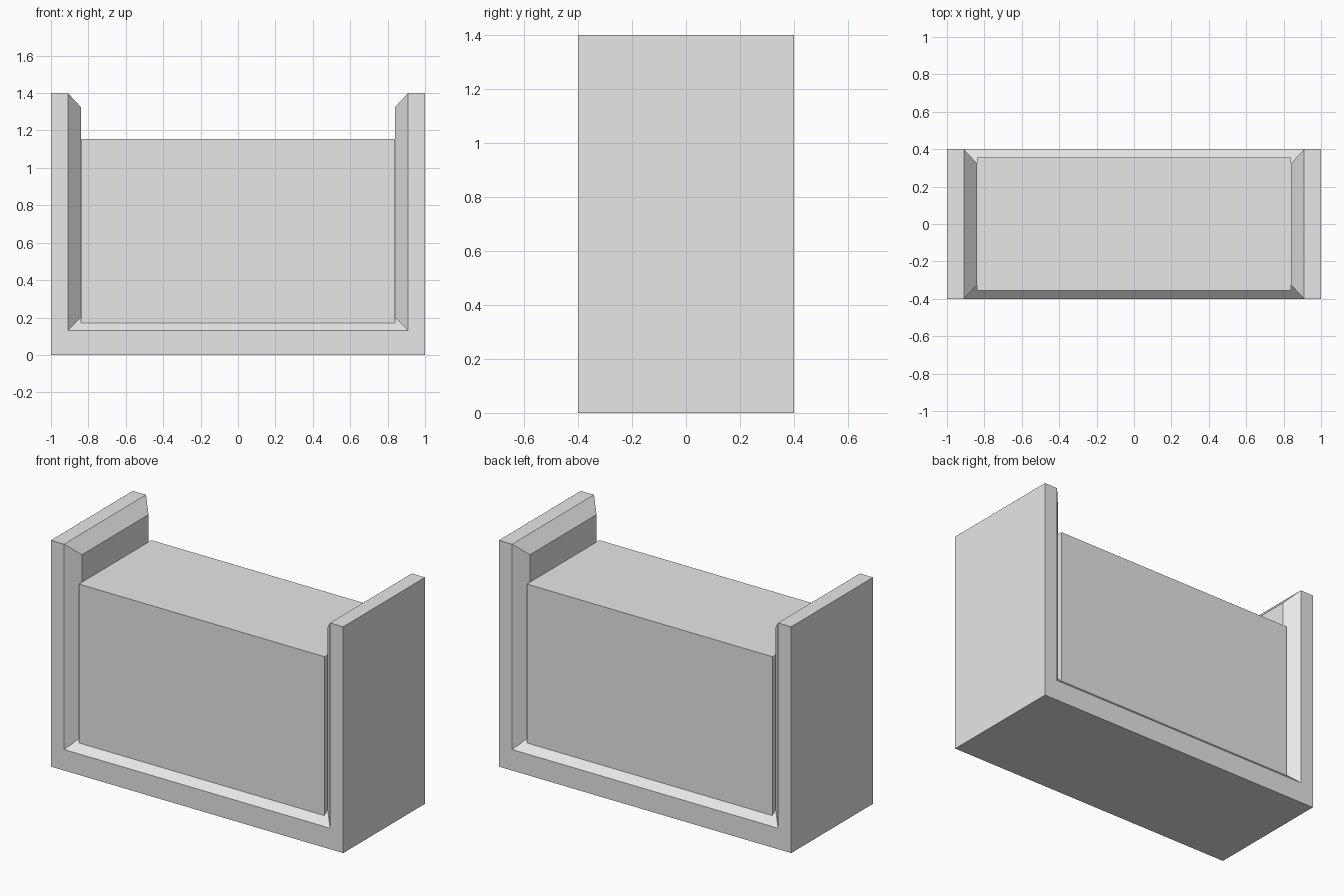
import bpy
import bmesh

cube = bpy.data.objects.get("Cube")
if cube:
    bpy.data.objects.remove(cube, do_unlink=True)

grey = bpy.data.materials.new("light_grey")
grey.use_nodes = True
colour = (0.8, 0.8, 0.8, 1)
grey.diffuse_color = colour
grey.node_tree.nodes["Principled BSDF"].inputs["Base Color"].default_value = colour


def add_object(name, bm):
    bmesh.ops.recalc_face_normals(bm, faces=bm.faces[:])
    mesh = bpy.data.meshes.new(name)
    bm.to_mesh(mesh)
    bm.free()
    mesh.materials.append(grey)
    obj = bpy.data.objects.new(name, mesh)
    bpy.context.collection.objects.link(obj)
    return obj


def u_path(x, top, bottom):
    """Four corners of a U seen from the front."""
    return [(x, top), (x, bottom), (-x, bottom), (-x, top)]


# U-shaped cradle: outer shell, flush rim and raised chamfered lining
DEPTH, PAD_DEPTH = 0.4, 0.325
outer = u_path(1, 1.4, 0)
rim = u_path(0.91, 1.4, 0.13)
lining = u_path(0.84, 1.325, 0.2)
sections = [(outer, -DEPTH), (rim, -DEPTH), (lining, -PAD_DEPTH),
            (lining, PAD_DEPTH), (rim, DEPTH), (outer, DEPTH)]

bm = bmesh.new()
rows = [[bm.verts.new((x, y, z)) for x, z in path] for path, y in sections]
for i, row in enumerate(rows):
    following = rows[(i + 1) % len(rows)]
    for j in range(len(row) - 1):
        bm.faces.new((row[j], row[j + 1], following[j + 1], following[j]))

# Wall tops: a flat strip and a chamfer down to the lining
for end in (0, -1):
    o1, r1, l1, l2, r2, o2 = [row[end] for row in rows]
    bm.faces.new((o1, r1, r2, o2))
    bm.faces.new((r1, l1, l2, r2))
add_object("cradle", bm)

# Solid block resting in the cradle
bm = bmesh.new()
bmesh.ops.create_cube(bm, size=1)
bmesh.ops.scale(bm, vec=(1.68, 0.71, 1.015), verts=bm.verts[:])
bmesh.ops.translate(bm, vec=(0, 0, 0.6475), verts=bm.verts[:])
add_object("block", bm)
